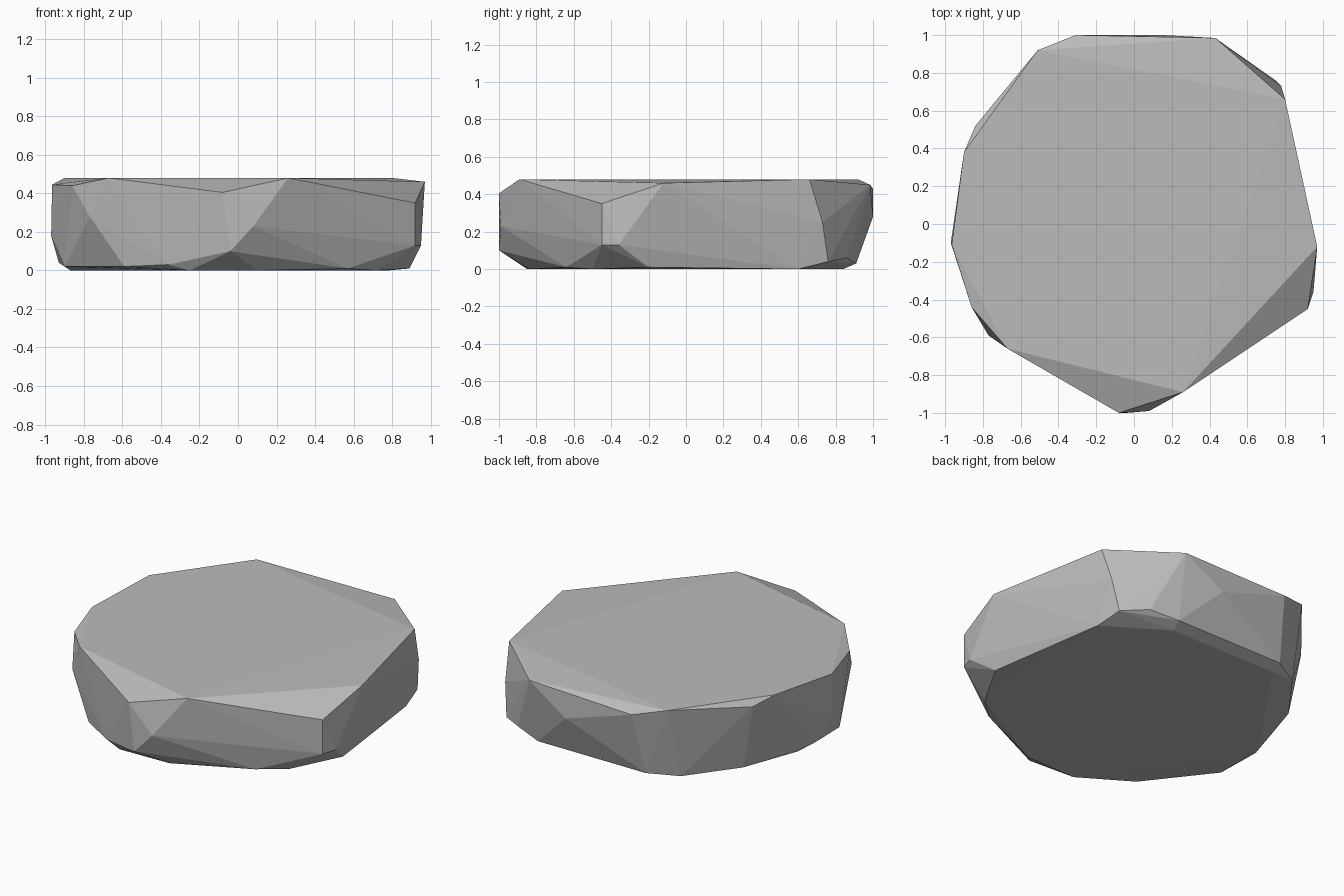
import bpy
import bmesh

default_cube = bpy.data.objects.get("Cube")
if default_cube:
    bpy.data.objects.remove(default_cube, do_unlink=True)

# Corners of the flat top
TOP_HEIGHT = 0.48
top_corners = [(-0.51, 0.92), (0.8, 0.66), (0.26, -0.89), (-0.67, -0.66), (-0.9, 0.38)]

# Chipped corners just below the top
rim_corners = [
    (-0.31, 1, 0.43), (0.43, 0.985, 0.45), (0.97, -0.12, 0.46), (0.92, -0.45, 0.35),
    (-0.08, -1, 0.405), (-0.86, -0.44, 0.44), (-0.965, -0.11, 0.445), (-0.84, 0.52, 0.44),
]

# Corners around the sides
side_corners = [
    (0.16, 1, 0.28), (0.78, 0.73, 0.25), (0.95, -0.36, 0.13), (0.92, -0.45, 0.13),
    (0.08, -0.99, 0.23), (-0.04, -1, 0.1), (-0.77, -0.59, 0.28), (-0.97, -0.1, 0.18),
]

# Low corners where the sides turn under
foot_corners = [
    (0.75, 0.76, 0.04), (0.6, 0.86, 0.06), (0.42, 0.91, 0.03), (-0.35, 0.91, 0.03),
    (-0.53, 0.81, 0.02), (-0.76, 0.5, 0.02), (-0.93, 0, 0.04), (-0.9, -0.28, 0.02),
    (-0.59, -0.68, 0.02), (-0.36, -0.83, 0.03), (0.57, -0.64, 0.01), (0.89, -0.2, 0.01),
]

# Corners of the flat underside
base_corners = [(-0.25, -0.85), (0.1, -0.84), (0.72, -0.5), (0.78, 0.6),
                (0.4, 0.84), (-0.35, 0.84), (-0.87, 0.1)]


def at_height(corners, height):
    return [(x, y, height) for x, y in corners]


def make_material(name, color):
    material = bpy.data.materials.new(name)
    material.use_nodes = True
    material.diffuse_color = color
    for node in material.node_tree.nodes:
        if node.type == 'BSDF_PRINCIPLED':
            node.inputs["Base Color"].default_value = color
            node.inputs["Roughness"].default_value = 0.9
    return material


# Wrap the corners into one faceted stone
def make_stone(name, corners, material):
    bm = bmesh.new()
    for corner in corners:
        bm.verts.new(corner)
    hull = bmesh.ops.convex_hull(bm, input=bm.verts[:])
    unused = {item for item in hull["geom_interior"] + hull["geom_unused"]
              if isinstance(item, bmesh.types.BMVert)}
    bmesh.ops.delete(bm, geom=list(unused), context='VERTS')
    bmesh.ops.recalc_face_normals(bm, faces=bm.faces[:])
    for face in bm.faces:
        face.smooth = False
    mesh = bpy.data.meshes.new(name)
    bm.to_mesh(mesh)
    bm.free()
    mesh.materials.append(material)
    stone = bpy.data.objects.new(name, mesh)
    bpy.context.collection.objects.link(stone)
    return stone


stone_grey = make_material("stone_grey", (0.5, 0.5, 0.5, 1))
make_stone("flat_rock",
           at_height(top_corners, TOP_HEIGHT) + rim_corners + side_corners
           + foot_corners + at_height(base_corners, 0),
           stone_grey)
